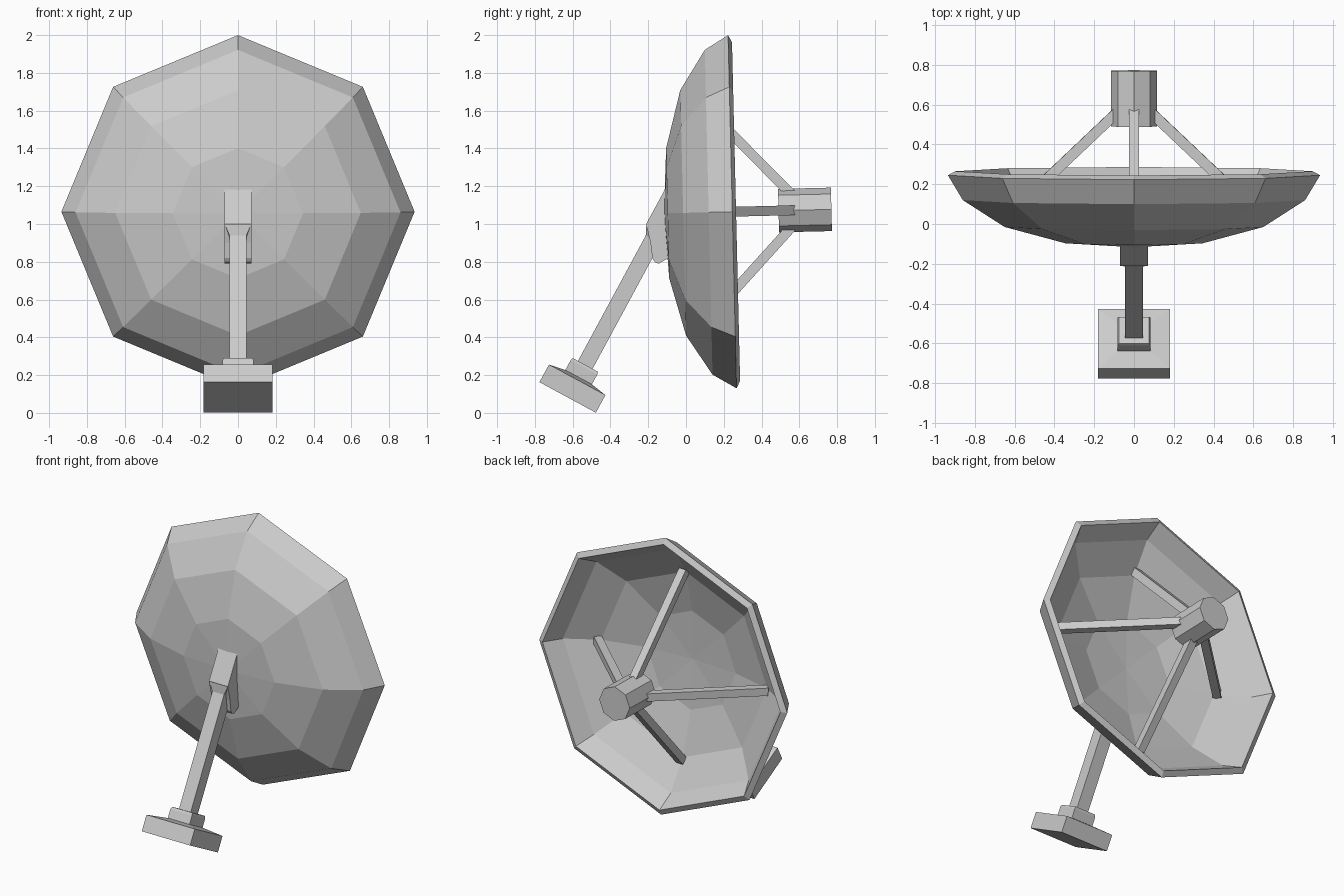
import bpy, bmesh
from math import radians, pi, cos, sin, sqrt
from mathutils import Matrix, Vector

if "Cube" in bpy.data.objects:
    bpy.data.objects.remove(bpy.data.objects["Cube"])


def finish(name, bm, matrix):
    bmesh.ops.remove_doubles(bm, verts=bm.verts, dist=1e-5)
    bmesh.ops.recalc_face_normals(bm, faces=bm.faces)
    mesh = bpy.data.meshes.new(name)
    bm.to_mesh(mesh)
    bm.free()
    obj = bpy.data.objects.new(name, mesh)
    obj.matrix_world = matrix
    bpy.context.collection.objects.link(obj)
    return obj


def loft(name, sections, sides, matrix, centre=(0, 0), phase=0.0):
    """Join n-sided rings (rx, ry, z) along local z; radius 0 closes to a point."""
    bm = bmesh.new()
    rings = []
    for rx, ry, z in sections:
        if rx == 0:
            rings.append([bm.verts.new((*centre, z))] * sides)
        else:
            rings.append([bm.verts.new((centre[0] + rx * cos(phase + 2 * pi * i / sides),
                                        centre[1] + ry * sin(phase + 2 * pi * i / sides), z))
                          for i in range(sides)])
    for a, b in zip(rings, rings[1:]):
        for i in range(sides):
            j = (i + 1) % sides
            quad = list(dict.fromkeys((a[i], a[j], b[j], b[i])))
            bm.faces.new(quad)
    for ring in (rings[0], rings[-1]):
        if len(set(ring)) == sides:
            bm.faces.new(ring)
    return finish(name, bm, matrix)


def box_loft(name, sections, matrix, centre):
    """Rectangular loft, sections given as half sizes."""
    k = sqrt(2)
    return loft(name, [(x * k, y * k, z) for x, y, z in sections], 4, matrix, centre, pi / 4)


# Dish frame: local z is the boresight
dish_m = Matrix.Translation((0, 0.245, 1.065)) @ Matrix.Rotation(-radians(90 - 1.37), 4, 'X')

# Faceted bowl: outer skin, rim lip, inner skin
bowl = [(0, -0.362), (0.345, -0.342), (0.65, -0.26), (0.86, -0.125), (0.935, 0.0),
        (0.897, 0.02), (0.825, -0.1), (0.627, -0.226), (0.335, -0.304), (0, -0.323)]
loft("dish_bowl", [(r, r, z) for r, z in bowl], 8, dish_m)

# Receiver drum
loft("receiver", [(0.115, 0.115, 0.245), (0.115, 0.115, 0.525)], 8, dish_m)

# Four struts from bowl to receiver
start, end = Vector((0.64, 0, -0.21)), Vector((0.07, 0, 0.33))
d = end - start
aim = Matrix.Translation(start) @ d.to_track_quat('Z', 'Y').to_matrix().to_4x4()
for i in range(4):
    box_loft(f"strut_{i + 1}", [(0.026, 0.026, 0), (0.026, 0.026, d.length)],
             dish_m @ Matrix.Rotation(i * pi / 2, 4, 'Z') @ aim, (0, 0))

# Leaning stand: foot, collar and mast with flared head
stand_m = Matrix.Rotation(-radians(28.4), 4, 'X')
axis = (0, -0.59)
box_loft("foot_plate", [(0.182, 0.17, -0.226), (0.182, 0.17, -0.12), (0.082, 0.08, -0.104)], stand_m, axis)
box_loft("foot_collar", [(0.082, 0.08, -0.12), (0.082, 0.08, -0.045), (0.076, 0.076, -0.03)],
         stand_m, axis)
box_loft("mast", [(0.044, 0.044, -0.05), (0.044, 0.044, 0.724), (0.07, 0.07, 0.78)], stand_m, axis)

# Bracket behind the bowl: side profile (y, z) extruded across x
profile = [(-0.105, 1.195), (-0.211, 1.0), (-0.188, 0.9), (-0.178, 0.82), (-0.165, 0.798),
           (-0.145, 0.79), (-0.095, 0.818), (-0.09, 1.19)]
bm = bmesh.new()
face = bm.faces.new([bm.verts.new((-0.071, y, z)) for y, z in profile])
ext = bmesh.ops.extrude_face_region(bm, geom=[face])
bmesh.ops.translate(bm, vec=(0.142, 0, 0),
                    verts=[g for g in ext["geom"] if isinstance(g, bmesh.types.BMVert)])
finish("mount_bracket", bm, Matrix())
